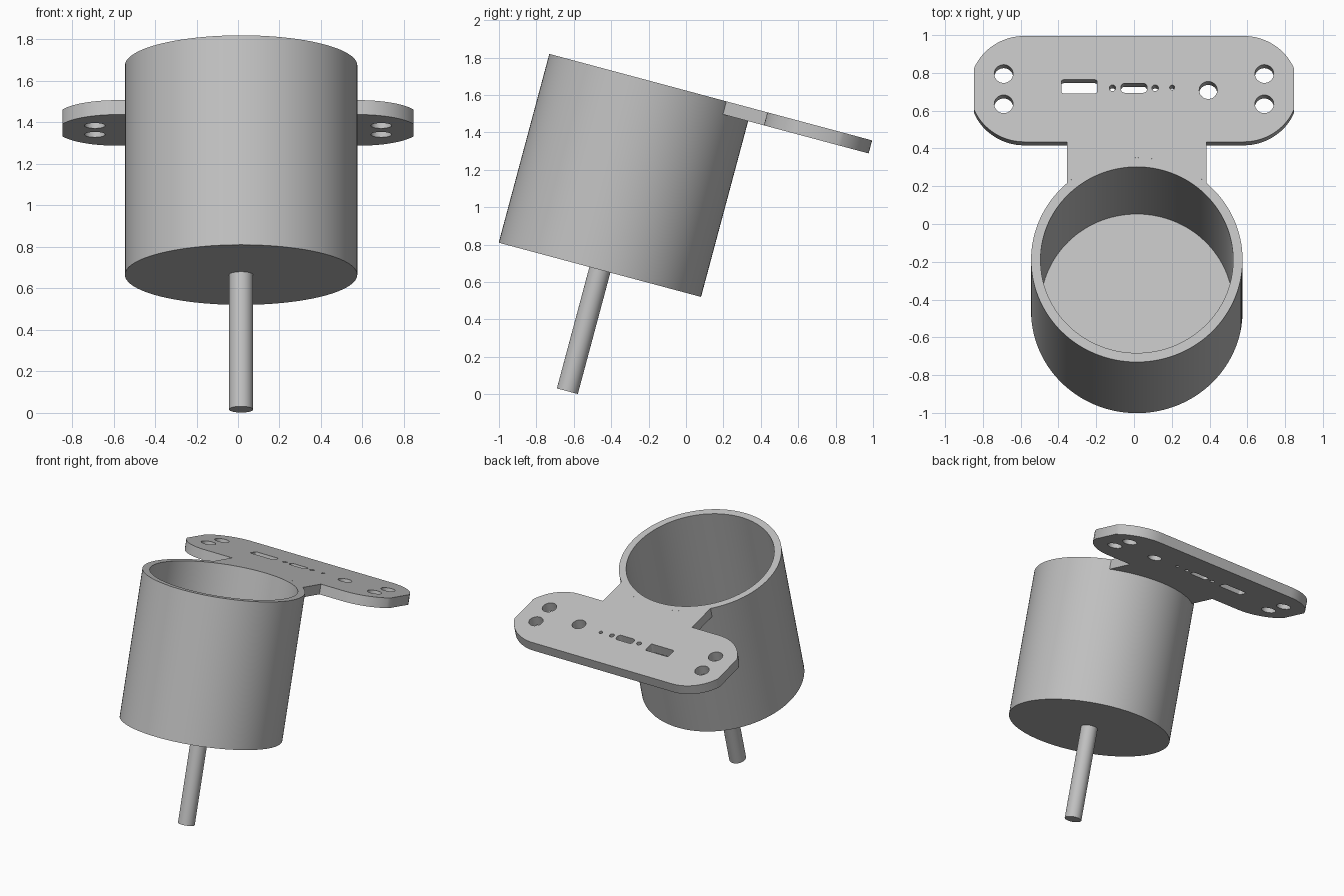
import bpy, bmesh, math
from math import pi, sin, cos, asin, acos
from mathutils import Matrix

cube = bpy.data.objects.get("Cube")
if cube:
    bpy.data.objects.remove(cube, do_unlink=True)

# Single grey material
grey = bpy.data.materials.new("plain_grey")
grey.use_nodes = True
colour = (0.53, 0.53, 0.53, 1)
grey.diffuse_color = colour
grey.node_tree.nodes["Principled BSDF"].inputs["Base Color"].default_value = colour

# Shared tilted frame: origin at the centre of the cup rim
CX = 0.015
FRAME = Matrix.Translation((CX, -0.19, 1.675)) @ Matrix.Rotation(math.radians(-15), 4, 'X')
R, INNER, HEIGHT, FLOOR = 0.56, 0.51, 1.045, 0.08
THICK = 0.072


def finish(obj):
    obj.matrix_world = FRAME
    obj.data.materials.clear()
    obj.data.materials.append(grey)
    bpy.ops.object.select_all(action='DESELECT')
    obj.select_set(True)
    bpy.context.view_layer.objects.active = obj
    bpy.ops.object.shade_smooth_by_angle(angle=math.radians(30))


def lathe(name, profile, steps):
    """Spin a (radius, height) profile around the local z axis."""
    bm = bmesh.new()
    verts = [bm.verts.new((r, 0, z)) for r, z in profile]
    edges = [bm.edges.new(pair) for pair in zip(verts, verts[1:])]
    bmesh.ops.spin(bm, geom=verts + edges, cent=(0, 0, 0), axis=(0, 0, 1),
                   angle=2 * pi, steps=steps)
    bmesh.ops.remove_doubles(bm, verts=bm.verts, dist=1e-4)
    bmesh.ops.recalc_face_normals(bm, faces=bm.faces)
    mesh = bpy.data.meshes.new(name)
    bm.to_mesh(mesh)
    bm.free()
    obj = bpy.data.objects.new(name, mesh)
    bpy.context.collection.objects.link(obj)
    finish(obj)


def arc(x, y, r, a, b, n):
    return [(x + r * cos(a + (b - a) * i / n), y + r * sin(a + (b - a) * i / n))
            for i in range(n + 1)]


def hole(x, y, r):
    return arc(x, y, r, 0, 2 * pi, 32)[:-1]


def slot(x, y, w, h, r):
    """Rounded rectangle outline."""
    pts = []
    for k, (sx, sy) in enumerate([(1, 1), (-1, 1), (-1, -1), (1, -1)]):
        pts += arc(x + sx * (w / 2 - r), y + sy * (h / 2 - r), r,
                   k * pi / 2, (k + 1) * pi / 2, 6)
    return pts


# Open cup with a closed floor
lathe("cup", [(0, -HEIGHT), (R, -HEIGHT), (R, 0), (INNER, 0),
              (INNER, FLOOR - HEIGHT), (0, FLOOR - HEIGHT)], 120)

# Stem below the cup
lathe("stem", [(0, -1.717), (0.058, -1.717), (0.058, -HEIGHT), (0, -HEIGHT)], 48)

# Bracket outline: neck hugging the cup, then a plate with clipped round ends
MID, HALF, END, CLIP = 0.937, 0.29, 0.58, 0.846
NECK = 0.37
clip = acos((CLIP - END) / HALF)
neck = asin(NECK / R)
outline = arc(CX, 0, R, pi / 2 + neck, pi / 2 - neck, 32)
outline += [(CX + NECK, MID - HALF)]
outline += arc(END, MID, HALF, -pi / 2, -clip, 16)
outline += arc(END, MID, HALF, clip, pi / 2, 16)
outline += arc(-END, MID, HALF, pi / 2, pi - clip, 16)
outline += arc(-END, MID, HALF, pi + clip, 3 * pi / 2, 16)
outline += [(CX - NECK, MID - HALF)]

# Screw holes, slots and small openings
loops = [outline]
loops += [hole(sx * 0.69, MID + sy * 0.083, 0.05) for sx in (-1, 1) for sy in (-1, 1)]
loops += [slot(-0.29, 0.95, 0.19, 0.075, 0.012), slot(0, 0.942, 0.138, 0.052, 0.02)]
loops += [hole(-0.114, 0.942, 0.017), hole(0.112, 0.942, 0.017),
          hole(0.202, 0.945, 0.013), hole(0.393, 0.93, 0.048)]

curve = bpy.data.curves.new("bracket", 'CURVE')
curve.dimensions = '2D'
curve.fill_mode = 'BOTH'
curve.extrude = THICK / 2
for pts in loops:
    spline = curve.splines.new('POLY')
    spline.points.add(len(pts) - 1)
    for p, (x, y) in zip(spline.points, pts):
        p.co = (x - CX, y, 0, 1)
    spline.use_cyclic_u = True
bracket = bpy.data.objects.new("bracket", curve)
bpy.context.collection.objects.link(bracket)
bpy.ops.object.select_all(action='DESELECT')
bracket.select_set(True)
bpy.context.view_layer.objects.active = bracket
bpy.ops.object.convert(target='MESH')
bracket = bpy.context.view_layer.objects.active

# Weld the caps to the walls and put the top flush with the rim
bm = bmesh.new()
bm.from_mesh(bracket.data)
bmesh.ops.remove_doubles(bm, verts=bm.verts, dist=1e-4)
bmesh.ops.translate(bm, verts=bm.verts, vec=(0, 0, -THICK / 2))
bmesh.ops.recalc_face_normals(bm, faces=bm.faces)
bm.to_mesh(bracket.data)
bm.free()
finish(bracket)
